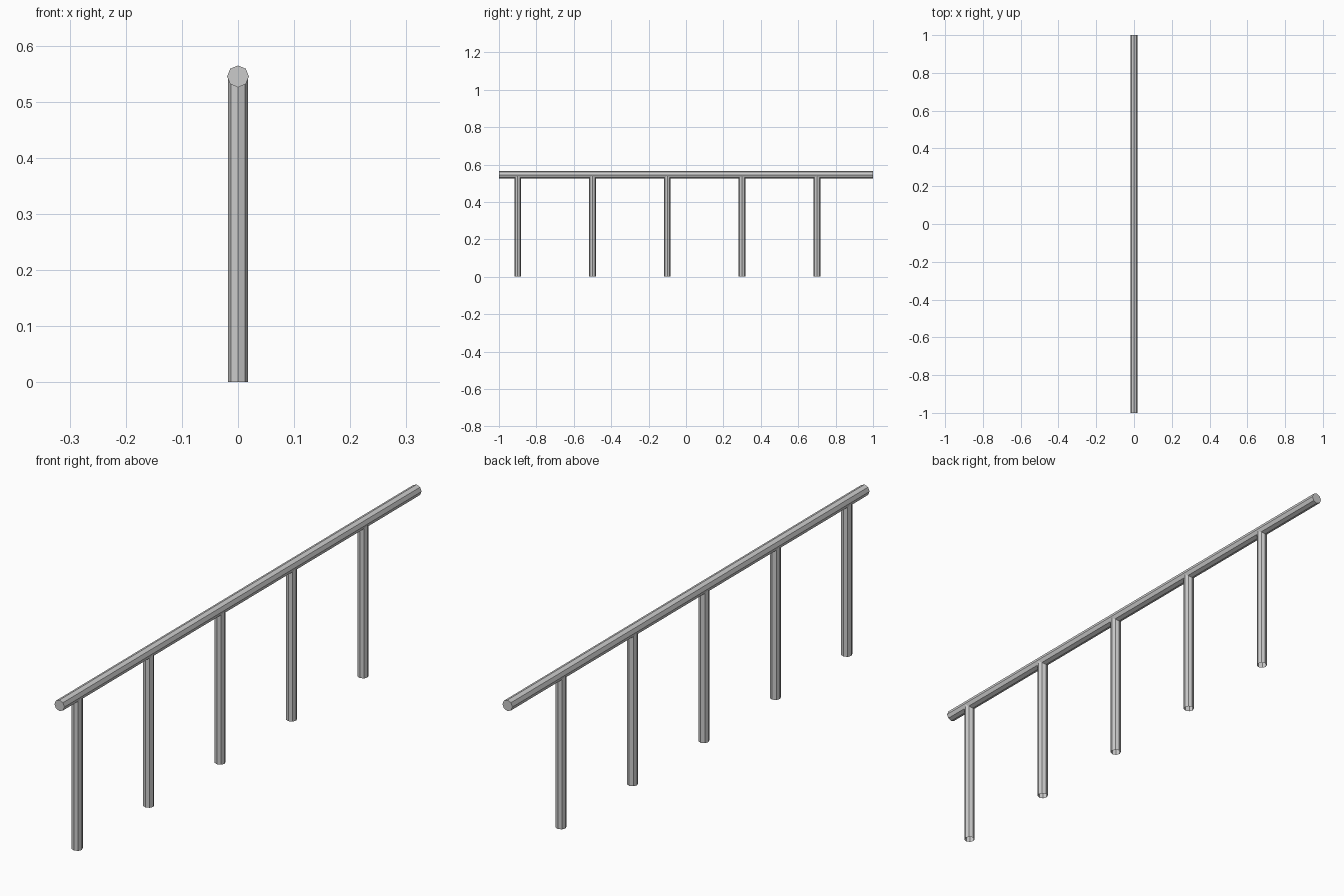
import bpy
import math

if "Cube" in bpy.data.objects:
    bpy.data.objects.remove(bpy.data.objects["Cube"])

RAIL_Z = 0.545


def rod(name, radius, length, location, rotation=(0, 0, 0), fill='NGON'):
    bpy.ops.mesh.primitive_cylinder_add(
        vertices=8, radius=radius, depth=length, end_fill_type=fill,
        location=location, rotation=rotation)
    obj = bpy.context.object
    obj.name = name
    return obj


# Top rail: octagonal bar running along y
rod("top_rail", 0.0195, 2.0, (0, 0, RAIL_Z), (math.pi / 2, 0, 0))

# Posts: open octagonal tubes whose tops are buried in the rail
for i in range(5):
    rod(f"post_{i + 1}", 0.018, RAIL_Z, (0, -0.9 + 0.4 * i, RAIL_Z / 2), fill='NOTHING')
